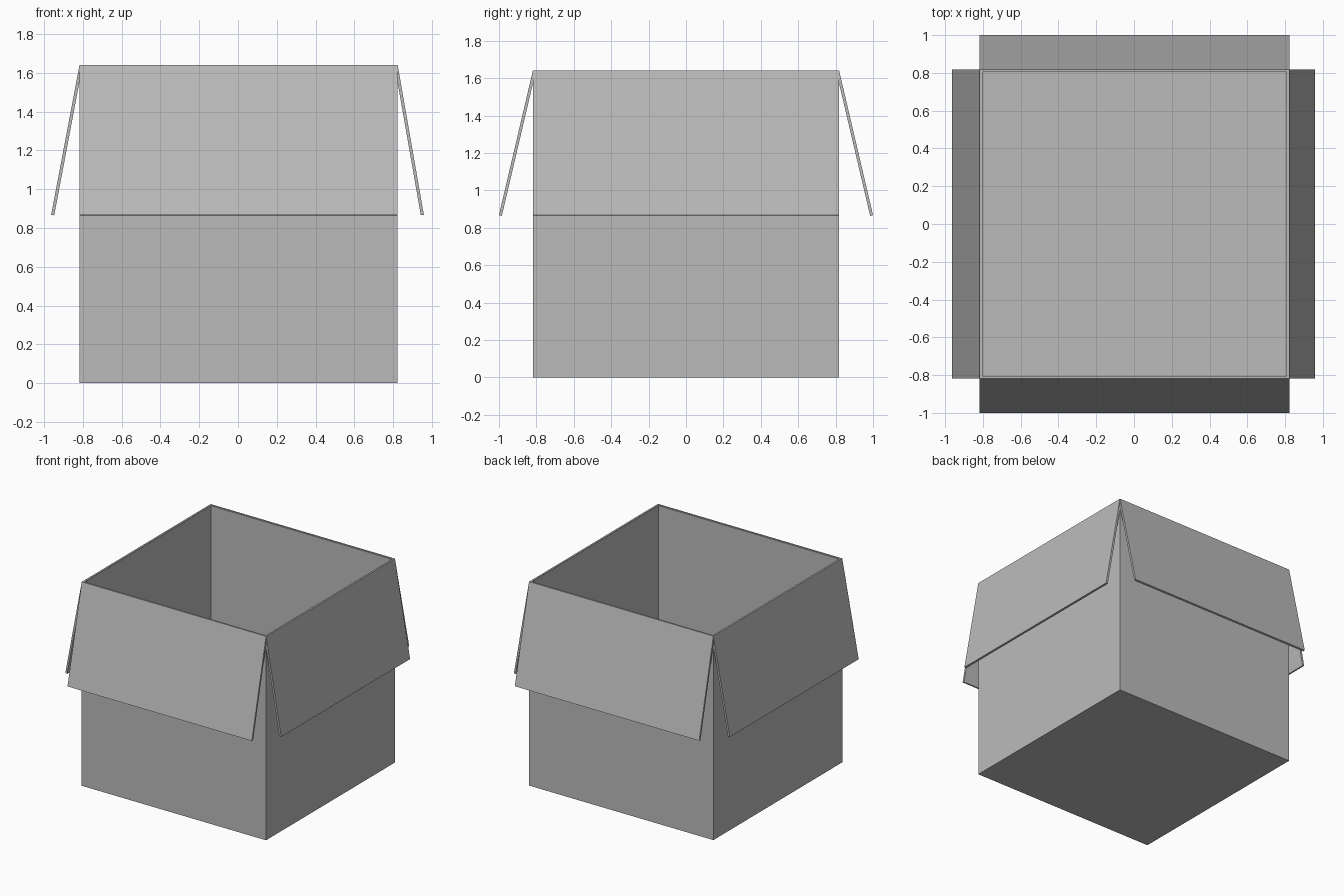
import bpy
import bmesh
from mathutils import Vector

if "Cube" in bpy.data.objects:
    bpy.data.objects.remove(bpy.data.objects["Cube"], do_unlink=True)

X0, X1, Y, TOP = -0.817, 0.823, 0.819, 1.64
WALL, FLAP, FLAP_END = 0.02, 0.016, 0.868

# One plain grey card colour
card = bpy.data.materials.new("grey_card")
card.use_nodes = True
card.diffuse_color = (0.5, 0.5, 0.5, 1)
card.node_tree.nodes["Principled BSDF"].inputs["Base Color"].default_value = (0.5, 0.5, 0.5, 1)


def add_object(name, bm):
    bmesh.ops.recalc_face_normals(bm, faces=bm.faces[:])
    mesh = bpy.data.meshes.new(name)
    bm.to_mesh(mesh)
    bm.free()
    mesh.materials.append(card)
    obj = bpy.data.objects.new(name, mesh)
    bpy.context.collection.objects.link(obj)
    return obj


def extrude_face(bm, points, offset):
    face = bm.faces.new([bm.verts.new(p) for p in points])
    new = bmesh.ops.extrude_face_region(bm, geom=[face])["geom"]
    verts = [v for v in new if isinstance(v, bmesh.types.BMVert)]
    bmesh.ops.translate(bm, verts=verts, vec=offset)


# Open box: a block whose top is inset and pushed down to the floor
bm = bmesh.new()
extrude_face(bm, [(X0, -Y, 0), (X1, -Y, 0), (X1, Y, 0), (X0, Y, 0)], (0, 0, TOP))
bmesh.ops.recalc_face_normals(bm, faces=bm.faces[:])
top = max(bm.faces, key=lambda f: f.calc_center_median().z)
bmesh.ops.inset_region(bm, faces=[top], thickness=WALL)
new = bmesh.ops.extrude_face_region(bm, geom=[top])["geom"]
floor = [v for v in new if isinstance(v, bmesh.types.BMVert)]
bmesh.ops.translate(bm, verts=floor, vec=(0, 0, WALL - TOP))
if top.is_valid:
    bmesh.ops.delete(bm, geom=[top], context="FACES_ONLY")
add_object("box_body", bm)


# Flaps: thin slabs hinged on the outer rim, leaning outwards
def add_flap(name, start, end, outward, reach):
    start, end, outward = Vector(start), Vector(end), Vector(outward)
    slope = outward * reach + Vector((0, 0, FLAP_END - TOP))
    along = (end - start).normalized()
    inward = along.cross(slope).normalized()
    if inward.dot(outward) > 0:
        inward.negate()
    bm = bmesh.new()
    extrude_face(bm, [start, end, end + slope, start + slope], inward * FLAP)
    add_object(name, bm)


add_flap("front_flap", (X0, -Y, TOP), (X1, -Y, TOP), (0, -1, 0), 1 - Y)
add_flap("back_flap", (X0, Y, TOP), (X1, Y, TOP), (0, 1, 0), 1 - Y)
add_flap("left_flap", (X1, -Y, TOP), (X1, Y, TOP), (1, 0, 0), 0.135)
add_flap("right_flap", (X0, -Y, TOP), (X0, Y, TOP), (-1, 0, 0), 0.146)
